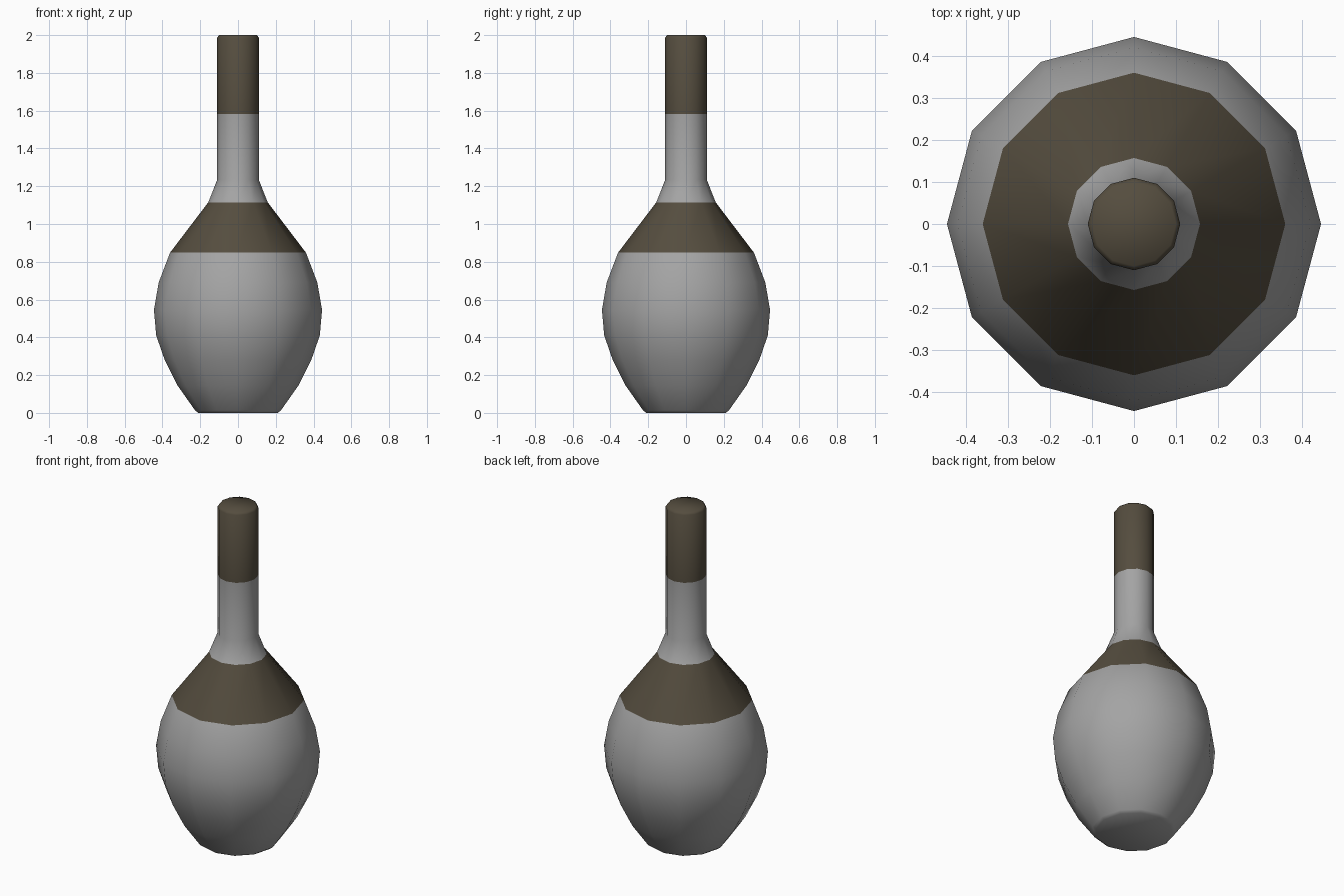
import bpy, bmesh
from math import cos, sin, tau, radians

if "Cube" in bpy.data.objects:
    bpy.data.objects.remove(bpy.data.objects["Cube"])

SIDES = 12
# Outline from base to top: (radius, height, material of the band above)
PROFILE = [
    (0.21, 0.0, 0), (0.227, 0.013, 0), (0.32, 0.145, 0), (0.388, 0.28, 0),
    (0.433, 0.41, 0), (0.445, 0.545, 0), (0.42, 0.69, 0), (0.36, 0.848, 1),
    (0.157, 1.115, 0), (0.11, 1.235, 0), (0.11, 1.583, 1), (0.11, 1.987, 1),
    (0.1, 2.0, 1),
]


def make_material(name, colour):
    mat = bpy.data.materials.new(name)
    mat.diffuse_color = (*colour, 1)
    mat.use_nodes = True
    mat.node_tree.nodes["Principled BSDF"].inputs["Base Color"].default_value = mat.diffuse_color
    return mat


# Bottle body turned from the outline
bm = bmesh.new()
rings = [[bm.verts.new((r * cos(tau * i / SIDES), r * sin(tau * i / SIDES), z))
          for i in range(SIDES)] for r, z, _ in PROFILE]
for (_, _, mat), low, high in zip(PROFILE, rings, rings[1:]):
    for i in range(SIDES):
        j = (i + 1) % SIDES
        bm.faces.new((low[i], low[j], high[j], high[i])).material_index = mat

# Base and top caps
bm.faces.new(rings[0][::-1])
bm.faces.new(rings[-1]).material_index = 1

mesh = bpy.data.meshes.new("bottle")
bm.to_mesh(mesh)
bm.free()

# Mid-grey body and dark brown bands
mesh.materials.append(make_material("grey_body", (0.37, 0.37, 0.37)))
mesh.materials.append(make_material("brown_band", (0.09, 0.074, 0.049)))
bottle = bpy.data.objects.new("bottle", mesh)
bpy.context.collection.objects.link(bottle)

# Smooth shading, softened over the small rim bevels
bpy.context.view_layer.objects.active = bottle
bottle.select_set(True)
bpy.ops.object.shade_smooth_by_angle(angle=radians(60))
